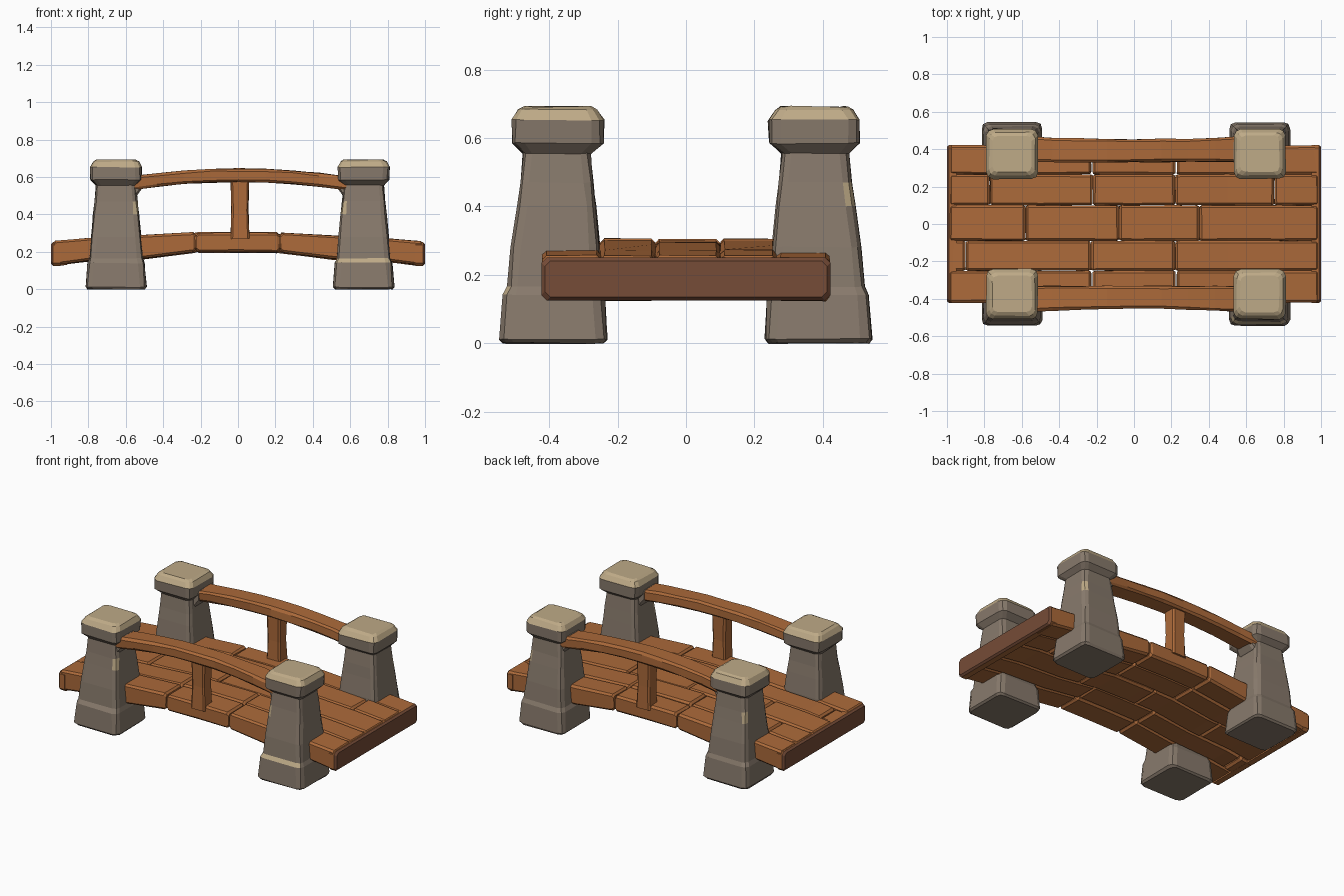
import bpy, bmesh, math, random
from mathutils import Vector

if "Cube" in bpy.data.objects:
    bpy.data.objects.remove(bpy.data.objects["Cube"])

random.seed(4)

def material(name, r, g, b):
    m = bpy.data.materials.new(name)
    lin = [((c / 255 + 0.055) / 1.055) ** 2.4 for c in (r, g, b)]
    m.diffuse_color = (*lin, 1)
    m.use_nodes = True
    m.node_tree.nodes["Principled BSDF"].inputs["Base Color"].default_value = m.diffuse_color
    return m

WOOD = material("orange wood", 172, 106, 58)
END = material("dark end grain", 118, 76, 55)
STONE = material("grey stone", 136, 122, 108)
TAN = material("worn tan stone", 190, 170, 135)

def section(ha, hb, r, seg=1):
    """Rectangle outline with cut or rounded corners."""
    pts = []
    for i, (sa, sb) in enumerate(((1, 1), (-1, 1), (-1, -1), (1, -1))):
        for k in range(seg + 1):
            t = math.pi / 2 * (i + k / seg)
            pts.append((sa * (ha - r) + r * math.cos(t), sb * (hb - r) + r * math.sin(t)))
    return pts

def loft(name, rings, mats, rule=None, jitter=0.0):
    """Skin a list of equal rings, cap both ends, colour faces by rule."""
    bm = bmesh.new()
    vs = [[bm.verts.new(Vector(p) + Vector([random.uniform(-jitter, jitter) for _ in range(3)]))
           for p in ring] for ring in rings]
    n = len(rings[0])
    for a, b in zip(vs, vs[1:]):
        for i in range(n):
            j = (i + 1) % n
            bm.faces.new((a[i], a[j], b[j], b[i]))
    bm.faces.new(vs[0])
    bm.faces.new(vs[-1])
    bmesh.ops.recalc_face_normals(bm, faces=bm.faces)
    bm.normal_update()
    if rule:
        for f in bm.faces:
            f.material_index = rule(f.calc_center_median(), f.normal)
    me = bpy.data.meshes.new(name)
    bm.to_mesh(me)
    bm.free()
    for m in mats:
        me.materials.append(m)
    ob = bpy.data.objects.new(name, me)
    bpy.context.collection.objects.link(ob)
    return ob

def interp(table, x):
    for (x0, *a), (x1, *b) in zip(table, table[1:]):
        if x <= x1:
            t = (x - x0) / (x1 - x0)
            return [p + (q - p) * t for p, q in zip(a, b)]
    return table[-1][1:]

# Stone pillars: height, half width x, half width y, centre y, corner radius
PROFILE = [(0.0, .152, .146, .388, .03), (.012, .163, .157, .388, .035),
           (.14, .153, .148, .387, .035), (.165, .143, .136, .386, .03),
           (.28, .134, .130, .382, .03), (.40, .122, .115, .379, .028),
           (.47, .115, .106, .378, .027), (.555, .107, .098, .378, .027),
           (.585, .136, .133, .375, .035), (.652, .138, .134, .375, .035),
           (.682, .122, .114, .375, .03), (.692, .105, .098, .375, .03)]

def pillar(name, cx, sy, chip_x, worn_ledge):
    rings = [[(cx + a, sy * cy + b, z) for a, b in section(hx, hy, r, 2)]
             for z, hx, hy, cy, r in PROFILE]

    def rule(c, n):
        if c.z > .655:
            return 1                                   # worn cap top
        if worn_ledge and .14 < c.z < .165 and n.y < -.3:
            return 1                                   # worn ledge
        corner = abs(n.x) > .25 and abs(n.y) > .25
        if corner and .40 < c.z < .47 and n.x * chip_x > 0 and n.y * sy > 0:
            return 1                                   # chipped corner
        return 0
    loft(name, rings, [STONE, TAN], rule, .0025)

pillar("front_left_pillar", -.652, -1, 1, False)
pillar("front_right_pillar", .672, -1, -1, True)
pillar("back_left_pillar", -.652, 1, -1, False)
pillar("back_right_pillar", .672, 1, 1, False)

# Arched deck: x, underside height, top height
ARCH = [(0, .200, .304), (.22, .197, .302), (.5, .163, .286),
        (.8, .150, .270), (1.0, .124, .253)]

def plank(name, x0, x1, y0, y1, lift):
    inset = .012
    xs = [x0, x0 + inset] + [x for x in (-.8, -.5, -.22, 0, .22, .5, .8)
                             if x0 + .04 < x < x1 - .04] + [x1 - inset, x1]
    rings = []
    for i, x in enumerate(xs):
        lo, hi = interp(ARCH, abs(x))
        s = inset if i in (0, len(xs) - 1) else 0
        rings.append([(x, (y0 + y1) / 2 + a, (lo + hi) / 2 + lift + b)
                      for a, b in section((y1 - y0) / 2 - s * .5, (hi - lo) / 2 - s, .012)])
    loft(name, rings, [WOOD], None, .0015)

ROWS = [(-.42, -.25, (-.225, .225)), (-.25, -.09, (-.9, -.23, .22)),
        (-.09, .10, (-.58, -.08, .35)), (.10, .265, (-.77, -.22, .22, .75)),
        (.265, .42, (-.225, .225))]
for r, (y0, y1, cuts) in enumerate(ROWS):
    xs = [-.988, *cuts, .988]
    for k, (a, b) in enumerate(zip(xs, xs[1:])):
        gap = .004 if r in (0, 4) else .001
        plank(f"deck_plank_{r + 1}_{k + 1}", a + gap * (k > 0), b - gap * (k < len(cuts)),
              y0, y1, random.uniform(-.005, .004))

# End boards closing the planks
for side, word in ((-1, "left"), (1, "right")):
    rings = [[(side * x, a, .188 + b) for a, b in section(.423 - s, .063 - s, .016)]
             for x, s in ((.95, 0), (.988, 0), (1.0, .010))]
    loft(word + "_end_board", rings, [WOOD, END],
         lambda c, n: 1 if abs(n.x) > .5 and abs(c.x) > .98 else 0)

# Curved handrails and their middle posts
for sy, word in ((-1, "front"), (1, "back")):
    rings = []
    for i in range(9):
        x = -.58 + 1.16 * i / 8
        u = (x / .53) ** 2
        rings.append([(x, sy * (.392 + .008 * u) + a, .609 - .036 * u + b)
                      for a, b in section(.061 + .006 * u, .036, .013)])
    loft(word + "_handrail", rings, [WOOD], None, .003)
    rings = [[(.01 + a, sy * .388 + b, z) for a, b in section(h, h - .004, .01)]
             for z, h in ((.27, .05), (.42, .045), (.6, .049))]
    loft(word + "_rail_post", rings, [WOOD], None, .002)

# Small stone sockets under the rail ends
for cx, sx in ((-.652, 1), (.672, -1)):
    for sy in (-1, 1):
        rings = [[(cx + sx * d, sy * .39 + a, z + b) for a, b in section(w, h, .015)]
                 for d, w, h, z in ((.08, .075, .07, .55), (.115, .07, .055, .56),
                                    (.14, .062, .035, .575))]
        loft("rail_socket", rings, [STONE])
